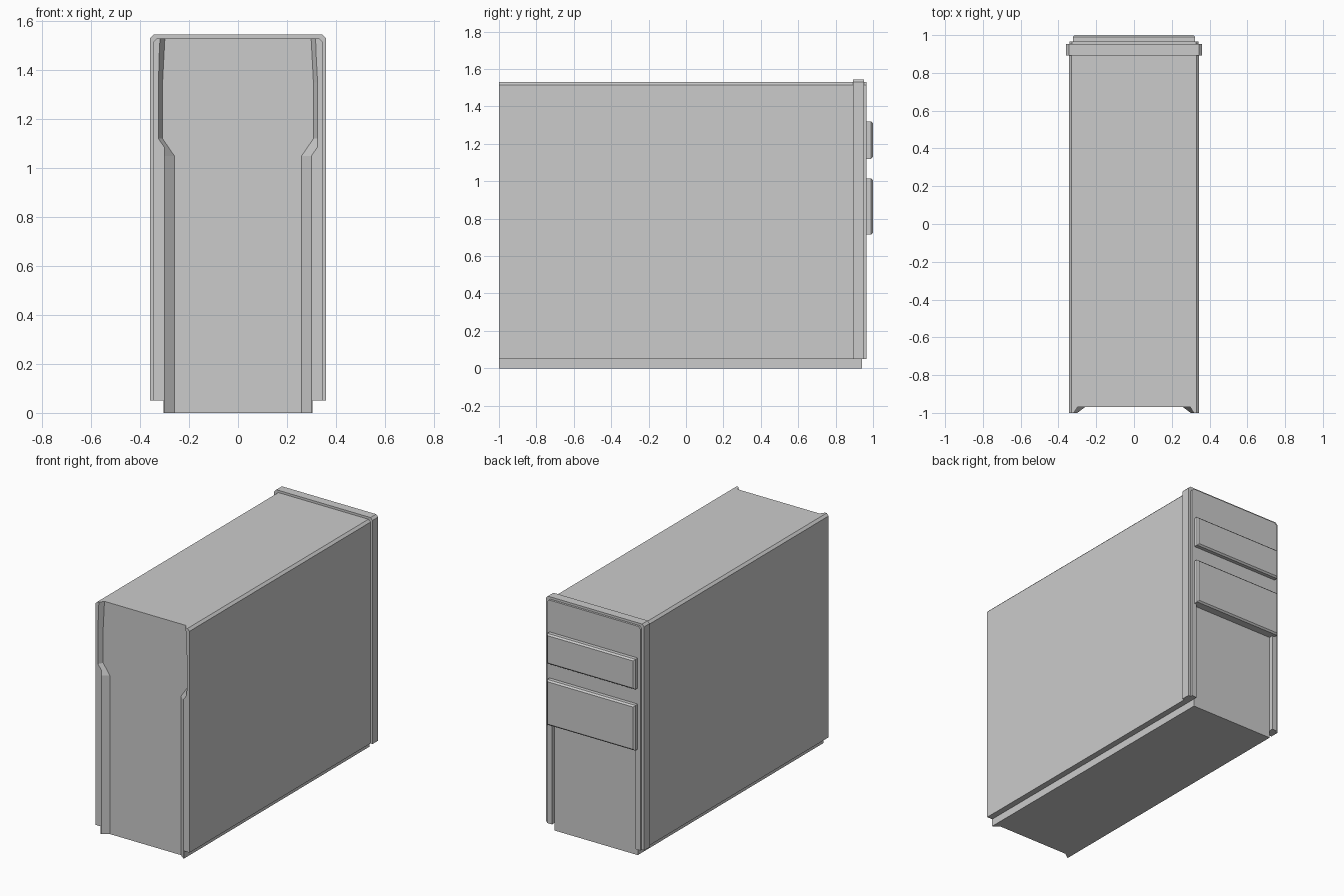
import bpy, bmesh

if "Cube" in bpy.data.objects:
    bpy.data.objects.remove(bpy.data.objects["Cube"])


def finish(name, bm):
    bmesh.ops.recalc_face_normals(bm, faces=bm.faces)
    me = bpy.data.meshes.new(name)
    bm.to_mesh(me)
    bm.free()
    ob = bpy.data.objects.new(name, me)
    bpy.context.collection.objects.link(ob)
    return ob


def loft(name, rings):
    """Closed solid through rings with equal point counts."""
    bm = bmesh.new()
    vs = [[bm.verts.new(p) for p in r] for r in rings]
    n = len(rings[0])
    for a, b in zip(vs, vs[1:]):
        for i in range(n):
            j = (i + 1) % n
            bm.faces.new((a[i], a[j], b[j], b[i]))
    bm.faces.new(vs[0])
    bm.faces.new(vs[-1])
    return finish(name, bm)


def mirrored(half):
    """Right half of an outline, plus its mirror across x = 0."""
    return half + [(-x, z) for x, z in reversed(half)]


def extrude(name, half, y0, y1):
    outline = mirrored(half)
    return loft(name, [[(x, y, z) for x, z in outline] for y in (y0, y1)])


def arch(w, top, c):
    """Inverted-U outline with chamfered top, open over the lower bay."""
    return [(0.305, 0.72), (0.305, 0.05), (w, 0.05), (w, top - c), (w - c, top)]


# Case body with narrower plinth
body = extrude("case_body", [(0.305, 0), (0.305, 0.05), (0.345, 0.05),
                             (0.345, 1.515), (0.33, 1.53)], -1, 0.94)

# Recess between the two upright rims; wider near the top
rings = []
for z, outer, inner in [(-0.1, 0.30, 0.26), (1.05, 0.30, 0.26),
                        (1.12, 0.325, 0.308), (1.35, 0.325, 0.308),
                        (1.6, 0.315, 0.295)]:
    wide = outer + (outer - inner)
    half = [(wide, -1.03), (inner, -0.97)]
    rings.append([(x, y, z) for x, y in mirrored(half)])
cutter = loft("recess_cutter", rings)
cutter.hide_render = True
mod = body.modifiers.new("recess", 'BOOLEAN')
mod.operation = 'DIFFERENCE'
mod.solver = 'EXACT'
mod.object = cutter
bpy.context.view_layer.objects.active = body
bpy.ops.object.modifier_apply(modifier=mod.name)
bpy.data.objects.remove(cutter)

# Collar and bezel around the drive end
extrude("collar", arch(0.36, 1.545, 0.015), 0.893, 0.952)
extrude("bezel", arch(0.342, 1.53, 0.015), 0.935, 0.966)


# Drive covers with chamfered outer edges
def drive_cover(name, z0, z1):
    c, w, rings = 0.01, 0.323, []
    for y, d in ((0.936, 0), (1 - c, 0), (1, c)):
        rings.append([(-w + d, y, z0 + d), (w - d, y, z0 + d),
                      (w - d, y, z1 - d), (-w + d, y, z1 - d)])
    return loft(name, rings)


drive_cover("upper_drive_cover", 1.12, 1.32)
drive_cover("lower_drive_cover", 0.715, 1.015)
